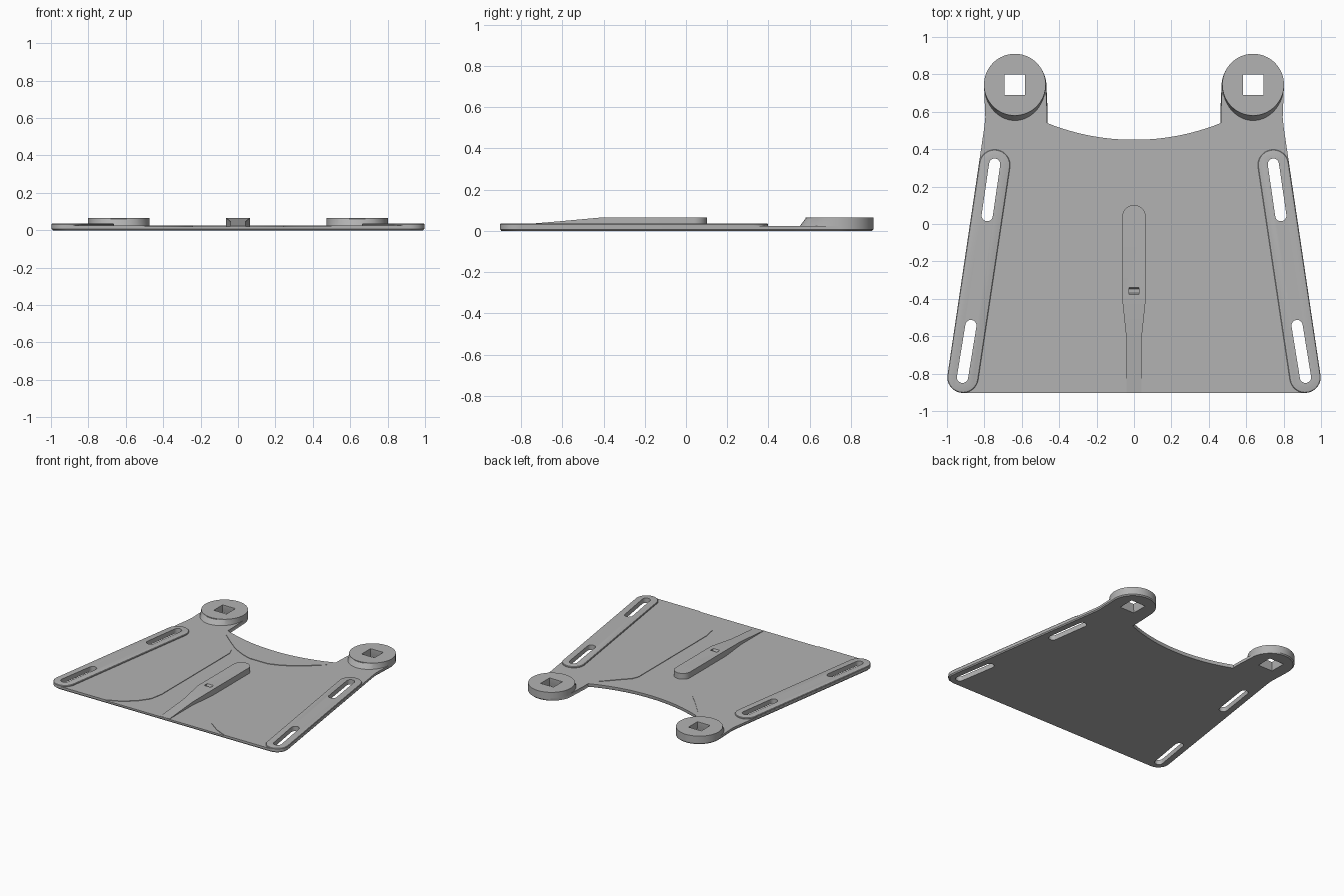
import bpy, bmesh
from math import sin, cos, pi, radians, atan2, sqrt

cube = bpy.data.objects.get("Cube")
if cube:
    bpy.data.objects.remove(cube, do_unlink=True)

grey = bpy.data.materials.new("mid grey")
grey.use_nodes = True
GREY = (0.45, 0.45, 0.45, 1)
grey.diffuse_color = GREY
grey.node_tree.nodes["Principled BSDF"].inputs["Base Color"].default_value = GREY


def loft(name, rings):
    """Solid skinned through matching rings of 3D points."""
    bm = bmesh.new()
    vs = [[bm.verts.new(p) for p in ring] for ring in rings]
    n = len(vs[0])
    for a, b in zip(vs, vs[1:]):
        for i in range(n):
            j = (i + 1) % n
            bm.faces.new((a[i], a[j], b[j], b[i]))
    bm.faces.new(vs[0])
    bm.faces.new(vs[-1])
    bmesh.ops.recalc_face_normals(bm, faces=bm.faces)
    me = bpy.data.meshes.new(name)
    bm.to_mesh(me)
    bm.free()
    me.materials.append(grey)
    ob = bpy.data.objects.new(name, me)
    bpy.context.collection.objects.link(ob)
    return ob


def at(pts, z):
    return [(x, y, z) for x, y in pts]


def arc(cx, cy, r, a0, a1, n=16):
    angles = [radians(a0 + (a1 - a0) * i / n) for i in range(n + 1)]
    return [(cx + r * cos(a), cy + r * sin(a)) for a in angles]


def capsule(p, q, r):
    d = atan2(q[1] - p[1], q[0] - p[0]) * 180 / pi
    return arc(*q, r, d - 90, d + 90) + arc(*p, r, d + 90, d + 270)


def side(pts, s):
    return [(s * x, y) for x, y in pts]


def mirrored(half):
    return half + [(-x, y) for x, y in reversed(half)]


def select_only(ob):
    bpy.ops.object.select_all(action='DESELECT')
    ob.select_set(True)
    bpy.context.view_layer.objects.active = ob


def cut(ob, cutters):
    select_only(ob)
    for c in cutters:
        m = ob.modifiers.new("cut", 'BOOLEAN')
        m.operation, m.solver, m.object = 'DIFFERENCE', 'EXACT', c
        bpy.ops.object.modifier_apply(modifier=m.name)


EAR_X, EAR_Y, EAR_R = 0.637, 0.745, 0.165
FLOOR, DECK, RAIL, TOP = 0.021, 0.025, 0.037, 0.066
RAIL_TOP, RAIL_END = (0.745, 0.315), (0.915, -0.82)

# Base plate: rounded front corners, two rear ears, concave rear edge
notch_r = 1.246
notch = [(x, 0.45 + notch_r - sqrt(notch_r ** 2 - x * x))
         for x in [0.465 * (1 - i / 12) for i in range(12)]]
half = (arc(*RAIL_END, 0.083, -90, 8, 10) + [(0.8, 0.52), (0.795, 0.57)]
        + arc(EAR_X, EAR_Y, EAR_R, 0, 180, 32) + [(0.465, 0.6)] + notch)
outline = mirrored(half)
plate = loft("base_plate", [at([(x * 0.992, y * 0.992) for x, y in outline], 0),
                            at(outline, 0.008), at(outline, DECK)])

# Shallow central channel, flared at the front, ending in cusps by the ears
channel = mirrored([(0.53, -0.95), (0.51, -0.9), (0.42, -0.86), (0.325, -0.79), (0.26, -0.7),
                    (0.24, -0.6), (0.24, 0.24), (0.26, 0.29), (0.31, 0.34), (0.44, 0.48),
                    (0.35, 0.405), (0.256, 0.33), (0.16, 0.28), (0.08, 0.252)])
channel_cutter = loft("channel_cutter", [at(channel, FLOOR), at(channel, 0.1)])
cutters = [channel_cutter]

for s, label in ((1, "left"), (-1, "right")):
    # Strap slots through the plate and rail
    slots = []
    for p, q in (((0.745, 0.32), (0.785, 0.045)), ((0.872, -0.543), (0.917, -0.82))):
        pts = side(capsule(p, q, 0.03), s)
        slots.append(loft("slot_cutter", [at(pts, -0.1), at(pts, 0.1)]))

    # Square socket, slightly wider below
    def square(h):
        return [(s * EAR_X + i * h, EAR_Y + j * h) for i, j in ((-1, -1), (1, -1), (1, 1), (-1, 1))]
    socket = loft("socket_cutter", [at(square(0.064), -0.01), at(square(0.055), 0.05),
                                    at(square(0.055), 0.1)])

    # Raised side rail with softened upper edge
    rail = loft(label + "_rail", [at(side(capsule(RAIL_TOP, RAIL_END, r), s), z)
                                  for r, z in ((0.083, DECK - 0.002), (0.083, 0.031),
                                               (0.08, 0.035), (0.073, RAIL))])
    cut(rail, slots)

    # Round ear boss, vertical behind and sloping out at the front
    circle = side(arc(EAR_X, EAR_Y, EAR_R, 0, 360, 64)[:-1], s)
    foot = [(x, y + 0.18 * min(0, y - EAR_Y)) for x, y in circle]
    boss = loft(label + "_ear_boss", [at(foot, DECK - 0.004), at(circle, 0.06), at(circle, TOP)])
    cut(boss, [socket])
    cut(plate, slots + [socket])
    cutters += slots + [socket]

cut(plate, [channel_cutter])

# Central ridge: ramp from the front edge, flaring, then a round rear tip
stations = [(-0.9, 0.04, FLOOR + 0.002), (-0.62, 0.04, 0.046), (-0.4, 0.063, TOP)]
stations += [(0.038 + 0.063 * sin(a), 0.063 * cos(a), TOP)
             for a in [radians(87 * i / 14) for i in range(15)]]
ridge = loft("centre_ridge", [[(-w, y, FLOOR - 0.005), (w, y, FLOOR - 0.005), (w, y, z), (-w, y, z)]
                              for y, w, z in stations])


# Small sloped-sided recess on the ridge
def recess(h, z):
    return at([(-0.028, -0.358 - h), (0.028, -0.358 - h), (0.028, -0.358 + h), (-0.028, -0.358 + h)], z)


pocket = loft("pocket_cutter", [recess(0.01, 0.05), recess(0.018, TOP), recess(0.018, 0.1)])
cut(ridge, [pocket])
cutters.append(pocket)

for c in cutters:
    bpy.data.objects.remove(c, do_unlink=True)

for ob in list(bpy.context.collection.objects):
    if ob.type == 'MESH' and grey.name in ob.data.materials:
        select_only(ob)
        bpy.ops.object.shade_smooth_by_angle(angle=radians(25))
